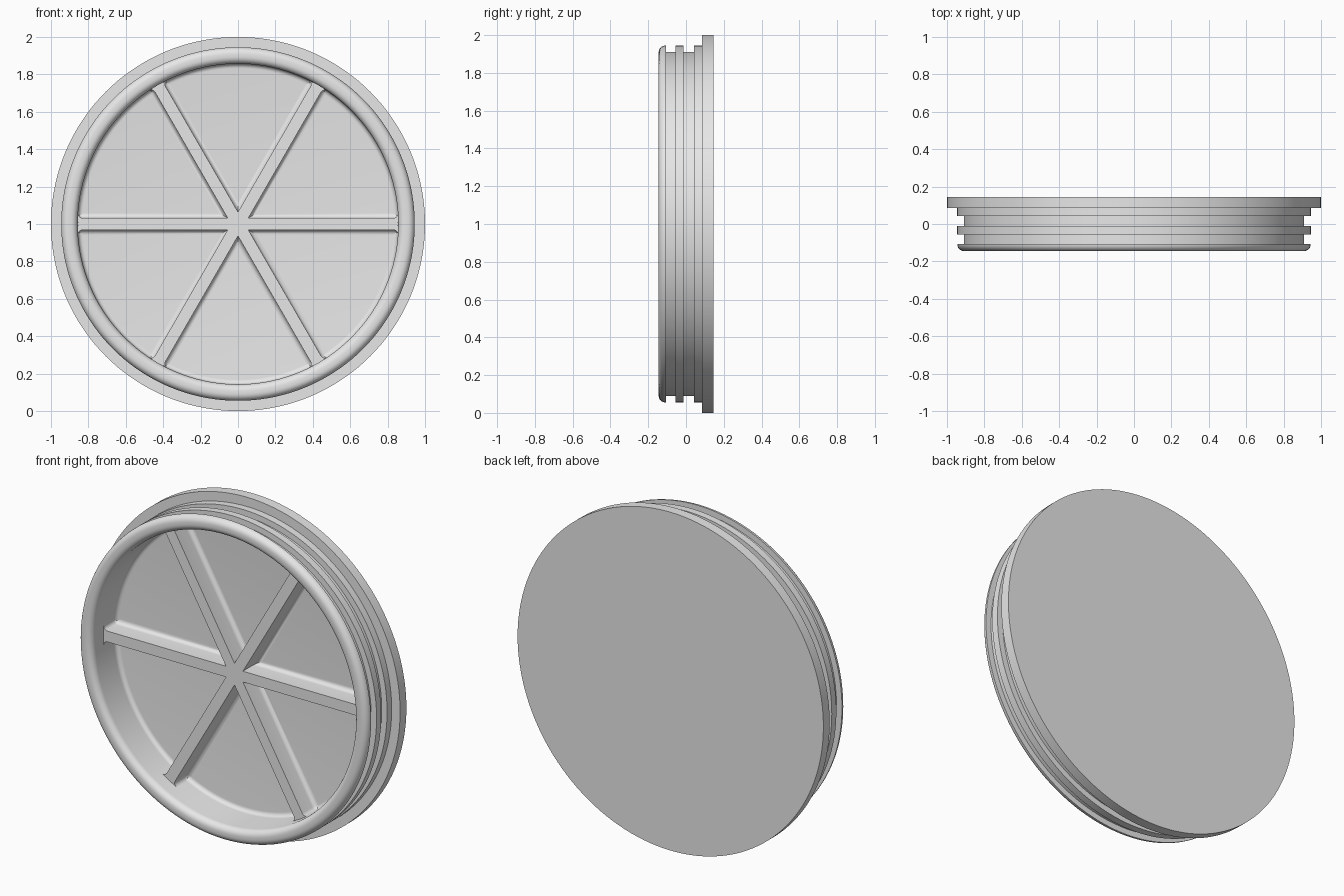
import bpy, bmesh
from math import sin, cos, pi, radians, sqrt

if "Cube" in bpy.data.objects:
    bpy.data.objects.remove(bpy.data.objects["Cube"])

grey = bpy.data.materials.new("plain grey")
grey.use_nodes = True
grey.diffuse_color = (0.8, 0.8, 0.8, 1)
grey.node_tree.nodes["Principled BSDF"].inputs["Base Color"].default_value = (0.8, 0.8, 0.8, 1)

BACK, FRONT = 0.145, -0.145
FLOOR, RIB_TOP = 0.085, -0.033
WALL = 0.857
FILLET = 0.025


def arc(cr, cy, radius, start, end, steps=6):
    """Points (radius, y) along a rounded corner."""
    angles = [radians(start + (end - start) * i / steps) for i in range(steps + 1)]
    return [(cr + radius * cos(a), cy + radius * sin(a)) for a in angles]


def finish(bm, name):
    bmesh.ops.remove_doubles(bm, verts=bm.verts, dist=1e-5)
    bmesh.ops.recalc_face_normals(bm, faces=bm.faces)
    mesh = bpy.data.meshes.new(name)
    bm.to_mesh(mesh)
    bm.free()
    mesh.materials.append(grey)
    obj = bpy.data.objects.new(name, mesh)
    obj.location.z = 1
    bpy.context.collection.objects.link(obj)
    bpy.ops.object.select_all(action='DESELECT')
    obj.select_set(True)
    bpy.context.view_layer.objects.active = obj
    bpy.ops.object.shade_smooth_by_angle(angle=radians(35))
    return obj


# Lid body: flange, grooved skirt, rounded lip and recessed floor, revolved about y
RIDGE, GROOVE, ROUND = 0.945, 0.91, 0.037
profile = [(0, BACK), (1, BACK), (1, 0.086), (RIDGE, 0.086),
           (RIDGE, 0.043), (GROOVE, 0.043), (GROOVE, -0.012), (RIDGE, -0.012),
           (RIDGE, -0.055), (GROOVE, -0.055), (GROOVE, -0.107), (RIDGE, -0.107)]
profile += arc(RIDGE - ROUND, FRONT + ROUND, ROUND, 0, -90)
profile += arc(WALL + ROUND, FRONT + ROUND, ROUND, -90, -180)
profile += arc(WALL - FILLET, FLOOR - FILLET, FILLET, 0, 90)
profile.append((0, FLOOR))

bm = bmesh.new()
verts = [bm.verts.new((r, y, 0)) for r, y in profile]
edges = [bm.edges.new(pair) for pair in zip(verts, verts[1:])]
bmesh.ops.spin(bm, geom=verts + edges, cent=(0, 0, 0), axis=(0, 1, 0),
               angle=2 * pi, steps=144, use_merge=True)
finish(bm, "lid_body")

# Six spokes, mitred at the hub, filleted into the floor and the wall
HALF = 0.032
side = [(HALF, RIB_TOP)]
side += arc(HALF + FILLET, FLOOR - FILLET, FILLET, 180, 90)
section = [(-v, y) for v, y in reversed(side)] + [(0, RIB_TOP)] + side
flare = [(WALL - FILLET + FILLET * sin(a), FILLET * (1 - cos(a)))
         for a in [radians(15 * i) for i in range(7)]]

bm = bmesh.new()
for k in range(6):
    ca, sa = cos(k * pi / 3), sin(k * pi / 3)

    def place(u, v, y):
        return bm.verts.new((u * ca - v * sa, y, u * sa + v * ca))

    rows = [[place(sqrt(3) * abs(v), v, y) for v, y in section]]
    for u, extra in flare:
        row = []
        for v, y in section:
            sign = (v > 0) - (v < 0)
            wide = v + sign * extra
            # follow the round wall at the outer end
            reach = u - WALL + sqrt(WALL ** 2 - wide ** 2)
            row.append(place(reach, wide, y))
        rows.append(row)
    for a, b in zip(rows, rows[1:]):
        for i in range(len(section) - 1):
            bm.faces.new((a[i], a[i + 1], b[i + 1], b[i]))
finish(bm, "spokes")
